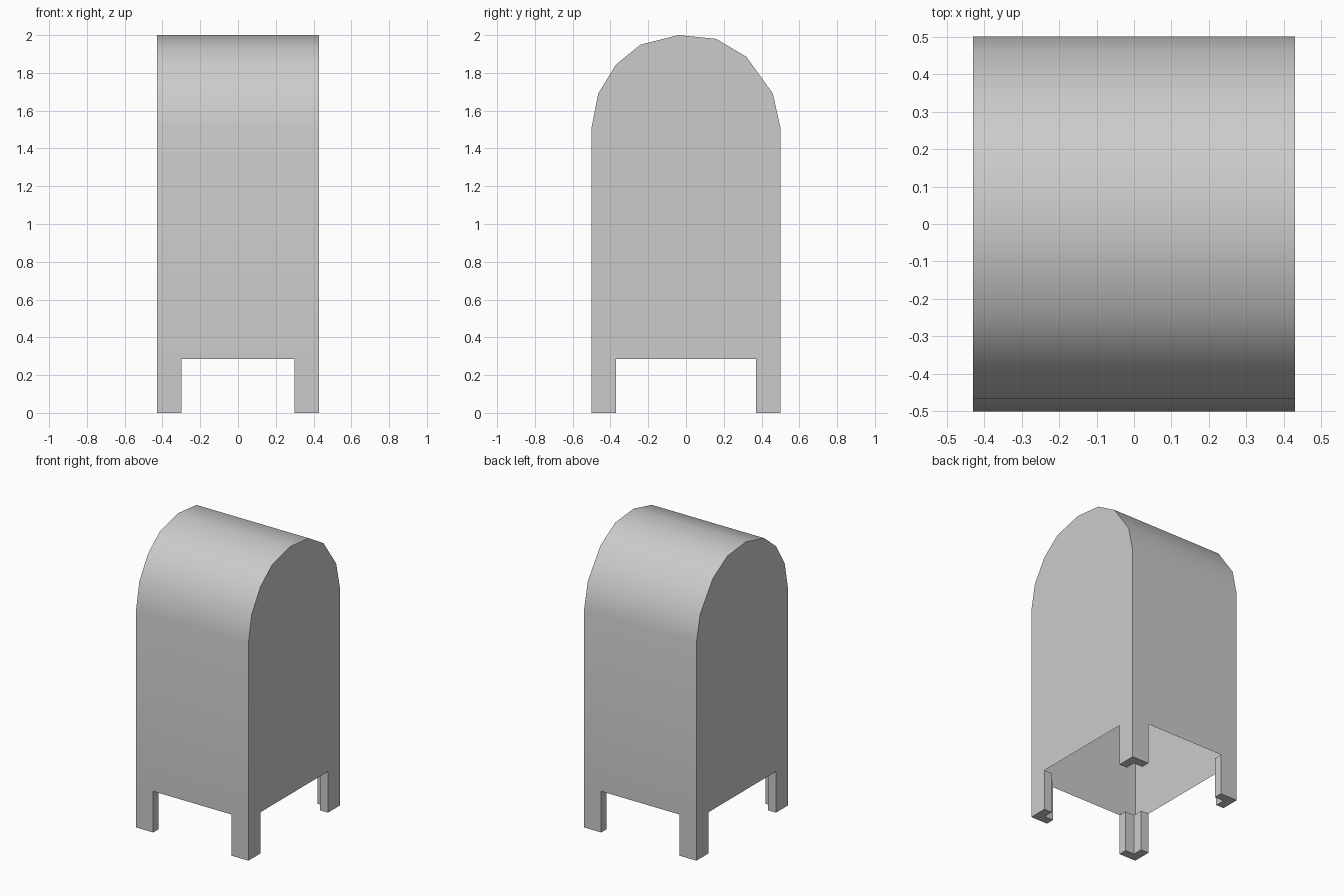
import bpy, bmesh, math

if "Cube" in bpy.data.objects:
    bpy.data.objects.remove(bpy.data.objects["Cube"])

W = 0.43          # half width (x)
D = 0.50          # half depth (y)
LEG_H = 0.285     # height of the leg tops / body bottom
LEG_W = 0.13      # length of each leg flange
LEG_T = 0.06      # flange thickness


def make_object(name, bm):
    bmesh.ops.recalc_face_normals(bm, faces=bm.faces)
    mesh = bpy.data.meshes.new(name)
    bm.to_mesh(mesh)
    bm.free()
    mesh.shade_smooth()
    mesh.set_sharp_from_angle(angle=math.radians(40))
    obj = bpy.data.objects.new(name, mesh)
    bpy.context.collection.objects.link(obj)
    return obj


# Body: thin shell with an arched top, open underneath
profile = [(-D, LEG_H), (-D, 1.51), (-0.465, 1.69), (-0.37, 1.845), (-0.24, 1.95),
           (-0.04, 2.0), (0.16, 1.98), (0.32, 1.885), (0.46, 1.69), (D, 1.51), (D, LEG_H)]
bm = bmesh.new()
left = [bm.verts.new((-W, y, z)) for y, z in profile]
right = [bm.verts.new((W, y, z)) for y, z in profile]
bm.faces.new(left)
bm.faces.new(right[::-1])
for i in range(len(profile) - 1):
    bm.faces.new((left[i], left[i + 1], right[i + 1], right[i]))
make_object("body_shell", bm)

# Legs: four L-shaped corner angles, flush with the body walls
angle_section = [(W, D), (W - LEG_W, D), (W - LEG_W, D - LEG_T),
                 (W - LEG_T, D - LEG_T), (W - LEG_T, D - LEG_W), (W, D - LEG_W)]
for sx, side in ((-1, "left"), (1, "right")):
    for sy, end in ((-1, "front"), (1, "back")):
        bm = bmesh.new()
        base = bm.faces.new([bm.verts.new((sx * x, sy * y, 0)) for x, y in angle_section])
        top = bmesh.ops.extrude_face_region(bm, geom=[base], use_keep_orig=True)["geom"]
        bmesh.ops.translate(bm, vec=(0, 0, LEG_H),
                            verts=[v for v in top if isinstance(v, bmesh.types.BMVert)])
        make_object(f"{end}_{side}_leg", bm)
